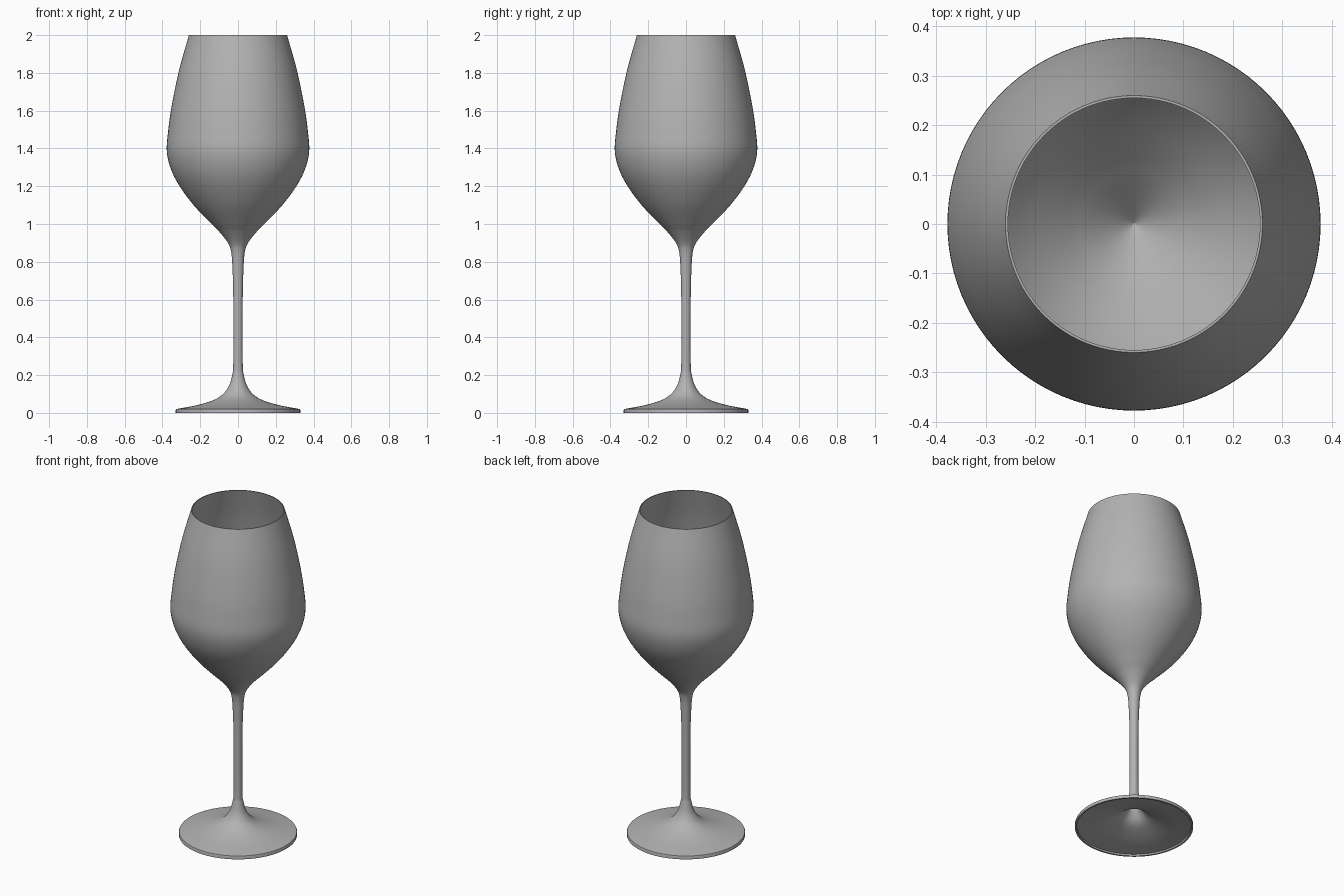
import bpy, bmesh, math
from mathutils import Vector

if "Cube" in bpy.data.objects:
    bpy.data.objects.remove(bpy.data.objects["Cube"])

SIDES = 96

grey = bpy.data.materials.new("dark_grey")
grey.diffuse_color = (0.45, 0.45, 0.45, 1)
grey.use_nodes = True
grey.node_tree.nodes["Principled BSDF"].inputs["Base Color"].default_value = grey.diffuse_color


def smooth_curve(points, steps=5):
    """Catmull-Rom curve through (radius, height) points."""
    p = [Vector(q) for q in points]
    p = [2 * p[0] - p[1]] + p + [2 * p[-1] - p[-2]]
    out = []
    for i in range(1, len(p) - 2):
        a, b, c, d = p[i - 1:i + 3]
        for s in range(steps):
            t = s / steps
            out.append(0.5 * (2 * b + (c - a) * t + (2 * a - 5 * b + 4 * c - d) * t ** 2
                              + (3 * b - a - 3 * c + d) * t ** 3))
    return out + [p[-2]]


def lathe(name, profile):
    """Spin a profile that starts and ends on the z axis."""
    bm = bmesh.new()
    verts = [bm.verts.new((max(r, 0), 0, z)) for r, z in profile]
    edges = [bm.edges.new(pair) for pair in zip(verts, verts[1:])]
    bmesh.ops.spin(bm, geom=verts + edges, cent=(0, 0, 0), axis=(0, 0, 1),
                   angle=2 * math.pi, steps=SIDES, use_merge=True)
    bmesh.ops.remove_doubles(bm, verts=bm.verts, dist=1e-5)
    bmesh.ops.recalc_face_normals(bm, faces=bm.faces)
    mesh = bpy.data.meshes.new(name)
    bm.to_mesh(mesh)
    bm.free()
    mesh.materials.append(grey)
    obj = bpy.data.objects.new(name, mesh)
    bpy.context.collection.objects.link(obj)
    bpy.ops.object.select_all(action='DESELECT')
    obj.select_set(True)
    bpy.context.view_layer.objects.active = obj
    bpy.ops.object.shade_smooth_by_angle(angle=math.radians(40))
    return obj


# Hollow underside of the foot, from its apex out to the recessed rim
underside = smooth_curve([(0, 0.17), (0.018, 0.155), (0.04, 0.115), (0.09, 0.066),
                          (0.2, 0.029), (0.318, 0.009)])
# Rim of the foot
rim = [Vector(q) for q in [(0.32, 0.0), (0.33, 0.0), (0.33, 0.015)]]
# Top of the foot, the stem and the outside of the bowl
outside = smooth_curve([(0.328, 0.02), (0.2, 0.045), (0.105, 0.08), (0.055, 0.13),
                        (0.031, 0.2), (0.025, 0.27), (0.025, 0.6), (0.029, 0.76),
                        (0.036, 0.85), (0.053, 0.9), (0.1, 0.96), (0.145, 1.005),
                        (0.235, 1.1), (0.309, 1.2), (0.355, 1.29), (0.377, 1.385),
                        (0.37, 1.49), (0.352, 1.62), (0.313, 1.81), (0.26, 2.0)])
# Inside of the bowl, a thin wall down to the base
inside = smooth_curve([(0.255, 2.0), (0.307, 1.81), (0.346, 1.62), (0.364, 1.49),
                       (0.371, 1.385), (0.349, 1.295), (0.302, 1.205), (0.228, 1.108),
                       (0.139, 1.015), (0.093, 0.971), (0.05, 0.93), (0.02, 0.902),
                       (0, 0.885)])

lathe("wine_glass", underside + rim + outside + inside)
